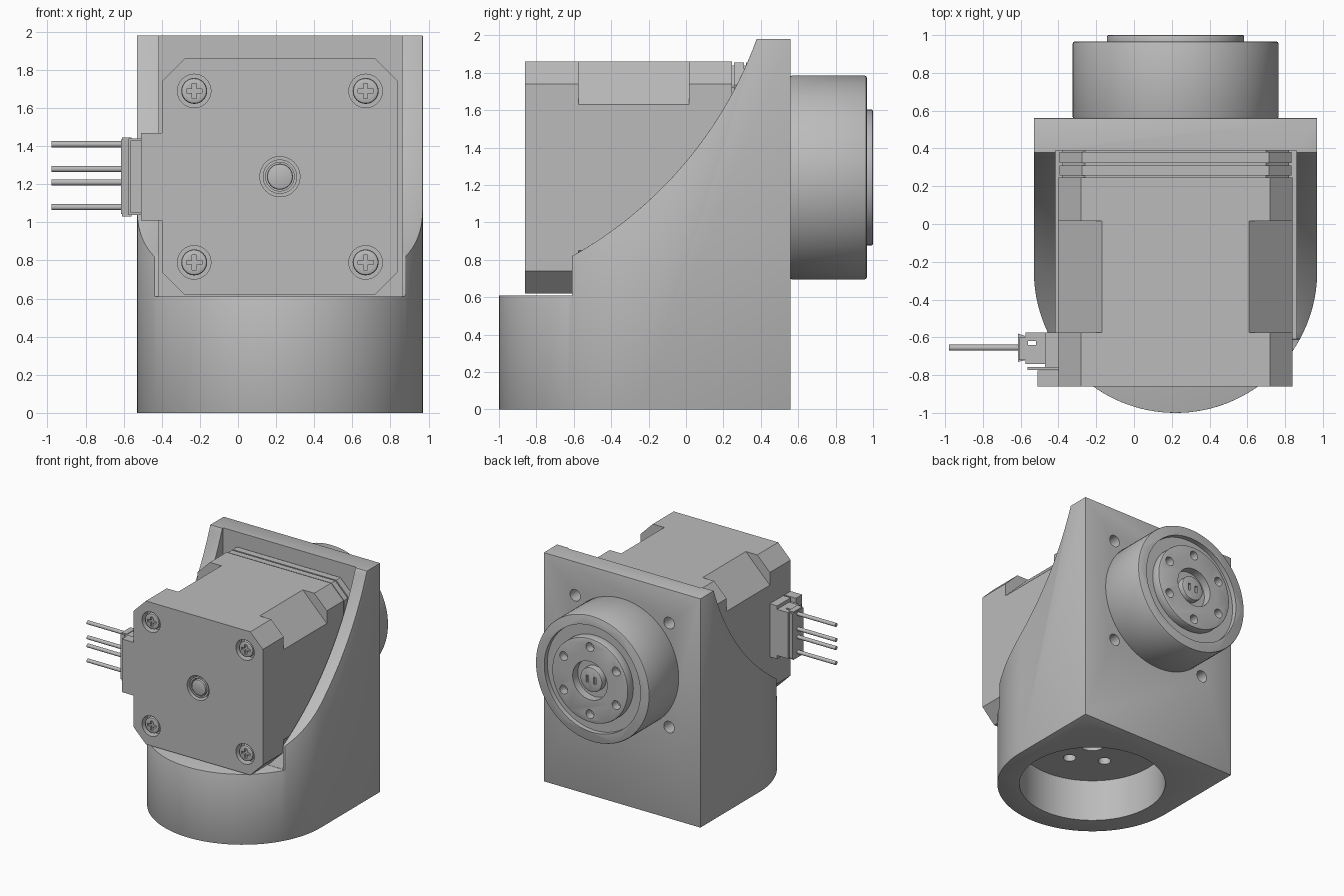
import bpy, bmesh, math
from mathutils import Vector

if "Cube" in bpy.data.objects:
    bpy.data.objects.remove(bpy.data.objects["Cube"], do_unlink=True)

grey = bpy.data.materials.new("machined_grey")
grey.use_nodes = True
grey.diffuse_color = (0.5, 0.5, 0.5, 1)
grey.node_tree.nodes["Principled BSDF"].inputs["Base Color"].default_value = (0.5, 0.5, 0.5, 1)

CX, CZ = 0.22, 1.24      # motor axis
PLACE = {"x": lambda a, b, c: (c, a, b),
         "y": lambda a, b, c: (a, c, b),
         "z": lambda a, b, c: (a, b, c)}


def prism(name, pts, axis, lo, hi):
    """Extrude a 2D outline along an axis."""
    bm = bmesh.new()
    place = PLACE[axis]
    face = bm.faces.new([bm.verts.new(place(a, b, lo)) for a, b in pts])
    new = bmesh.ops.extrude_face_region(bm, geom=[face])["geom"]
    shift = Vector(place(0, 0, hi - lo))
    bmesh.ops.translate(bm, vec=shift, verts=[v for v in new if isinstance(v, bmesh.types.BMVert)])
    bmesh.ops.recalc_face_normals(bm, faces=bm.faces)
    mesh = bpy.data.meshes.new(name)
    bm.to_mesh(mesh)
    bm.free()
    mesh.materials.append(grey)
    ob = bpy.data.objects.new(name, mesh)
    bpy.context.collection.objects.link(ob)
    return ob


def arc(ca, cb, r, start, end, n):
    return [(ca + r * math.cos(math.radians(start + (end - start) * i / n)),
             cb + r * math.sin(math.radians(start + (end - start) * i / n))) for i in range(n + 1)]


def cyl(name, ca, cb, r, axis, lo, hi, n=64):
    return prism(name, arc(ca, cb, r, 0, 360, n)[:-1], axis, lo, hi)


def box(name, x, y, z):
    return prism(name, [(x[0], y[0]), (x[1], y[0]), (x[1], y[1]), (x[0], y[1])], "z", *z)


def octagon(half, ch):
    k = half - ch
    return [(CX + a, CZ + b) for a, b in ((-k, -half), (k, -half), (half, -k), (half, k),
                                          (k, half), (-k, half), (-half, k), (-half, -k))]


def apply(ob, mod):
    bpy.context.view_layer.objects.active = ob
    bpy.ops.object.modifier_apply(modifier=mod.name)


def cut(target, *cutters, operation="DIFFERENCE"):
    for c in cutters:
        mod = target.modifiers.new("cut", "BOOLEAN")
        mod.operation, mod.solver, mod.object = operation, "EXACT", c
        apply(target, mod)
        bpy.data.objects.remove(c, do_unlink=True)


def soften(ob, width):
    mod = ob.modifiers.new("soft", "BEVEL")
    mod.width, mod.segments, mod.limit_method = width, 2, "ANGLE"
    apply(ob, mod)


def ring_points(r, start):
    return arc(0, 0, r, start, start + 300, 5)


CORNERS = [(CX + sx * 0.45, CZ + sz * 0.45) for sx in (-1, 1) for sz in (-1, 1)]

# Bracket: D-shaped footprint trimmed by the swept side profile
bracket = prism("bracket", [(0.97, 0.56), (-0.53, 0.56)] + arc(CX, -0.25, 0.75, 180, 360, 64),
                "z", 0, 1.98)
side = [(0.7, -0.1), (0.7, 2.1), (0.39, 2.1), (0.39, 1.98)]
a0 = math.degrees(math.atan2(1.98 - 2.73, 0.39 + 1.68))
a1 = math.degrees(math.atan2(0.82 - 2.73, -0.61 + 1.68))
side += arc(-1.68, 2.73, 2.19, a0, a1, 32) + [(-0.61, 0.61), (-1.1, 0.61), (-1.1, -0.1)]
cut(bracket, prism("side_cutter", side, "x", -0.8, 1.2), operation="INTERSECT")
soften(bracket, 0.008)
cut(bracket, box("pocket_cutter", (-0.415, 0.86), (-1.2, 0.39), (0.612, 1.9)),
    box("pocket_top_cutter", (-0.415, 0.86), (-1.2, 0.39), (1.85, 2.2)),
    cyl("socket_cutter", CX, -0.25, 0.576, "z", -0.1, 0.36),
    cyl("socket_centre_cutter", CX, -0.25, 0.1, "z", 0.3, 0.55))
for a, b in ring_points(0.28, 30):
    cut(bracket, cyl("socket_bolt_cutter", CX + a, b - 0.25, 0.05, "z", 0.3, 0.55, 24))
for a, b in CORNERS:
    cut(bracket, cyl("plate_bolt_cutter", a, b, 0.05, "y", 0.42, 0.7, 24))

# Motor body with deeper corner chamfers along its middle
body = prism("motor_rear_cap", octagon(0.62, 0.12), "y", -0.86, -0.575)
for a, b in CORNERS:
    cut(body, cyl("screw_recess", a, b, 0.088, "y", -0.9, -0.79, 32))
cut(body, cyl("shaft_recess", CX, CZ, 0.105, "y", -0.9, -0.78))
prism("motor_stack", octagon(0.62, 0.23), "y", -0.575, 0.015)
prism("motor_front_cap", octagon(0.62, 0.12), "y", 0.015, 0.245)
prism("motor_neck", octagon(0.6, 0.12), "y", 0.24, 0.39)
for i, (lo, hi) in enumerate(((0.257, 0.31), (0.322, 0.38))):
    prism(f"motor_flange_{i + 1}", octagon(0.615, 0.12), "y", lo, hi)

# Cross-head screws and rear shaft end
for i, (a, b) in enumerate(CORNERS):
    head = cyl(f"screw_{i + 1}", a, b, 0.068, "y", -0.85, -0.78, 32)
    soften(head, 0.012)
    for w, h in ((0.04, 0.011), (0.011, 0.04)):
        cut(head, box("slot", (a - w, a + w), (-0.9, -0.83), (b - h, b + h)))
sleeve = cyl("shaft_sleeve", CX, CZ, 0.09, "y", -0.845, -0.77)
cut(sleeve, cyl("sleeve_bore", CX, CZ, 0.075, "y", -0.9, -0.8))
soften(cyl("rear_shaft", CX, CZ, 0.068, "y", -0.855, -0.77), 0.01)

# Output drum with recessed face
drum = cyl("output_drum", CX, CZ, 0.545, "y", 0.555, 0.967, 96)
soften(drum, 0.012)
cut(drum, cyl("drum_recess", CX, CZ, 0.46, "y", 0.925, 1.1, 96))
disc = cyl("output_disc", CX, CZ, 0.363, "y", 0.91, 1.0, 96)
soften(disc, 0.008)
cut(disc, cyl("disc_recess", CX, CZ, 0.165, "y", 0.93, 1.1))
for a, b in ring_points(0.29, 30):
    cut(disc, cyl("disc_bolt_cutter", CX + a, CZ + b, 0.038, "y", 0.93, 1.1, 24))
hub = cyl("output_hub", CX, CZ, 0.105, "y", 0.9, 0.985)
soften(hub, 0.01)
for s in (-1, 1):
    cut(hub, box("hub_slot", (CX + s * 0.035 - 0.012, CX + s * 0.035 + 0.012),
                 (0.965, 1.1), (CZ - 0.03, CZ + 0.03)))

# Cable connector on the side
box("connector_tab", (-0.51, -0.39), (-0.86, -0.775), (1.01, 1.47))
box("connector_plate", (-0.565, -0.39), (-0.772, -0.757), (1.05, 1.43))
box("connector_base", (-0.47, -0.39), (-0.76, -0.575), (1.01, 1.47))
shell = box("connector_shell", (-0.575, -0.46), (-0.74, -0.575), (1.04, 1.44))
cut(shell, box("latch_slot", (-0.6, -0.52), (-0.64, -0.62), (1, 1.5)))
prism("connector_lip", [(-0.615, -0.73), (-0.57, -0.72), (-0.57, -0.595), (-0.615, -0.58)],
      "z", 1.045, 1.435)
for z in (1.03, 1.43):
    box("connector_ear", (-0.61, -0.56), (-0.72, -0.6), (z, z + 0.015))
for i, z in enumerate((1.08, 1.21, 1.28, 1.41)):
    cyl(f"wire_{i + 1}", -0.655, z, 0.016, "x", -0.98, -0.6, 16)

# Smooth round surfaces while keeping edges crisp
bpy.ops.object.select_all(action="DESELECT")
for ob in bpy.context.scene.objects:
    if ob.type == "MESH":
        ob.select_set(True)
        bpy.context.view_layer.objects.active = ob
bpy.ops.object.shade_smooth_by_angle(angle=math.radians(30))
